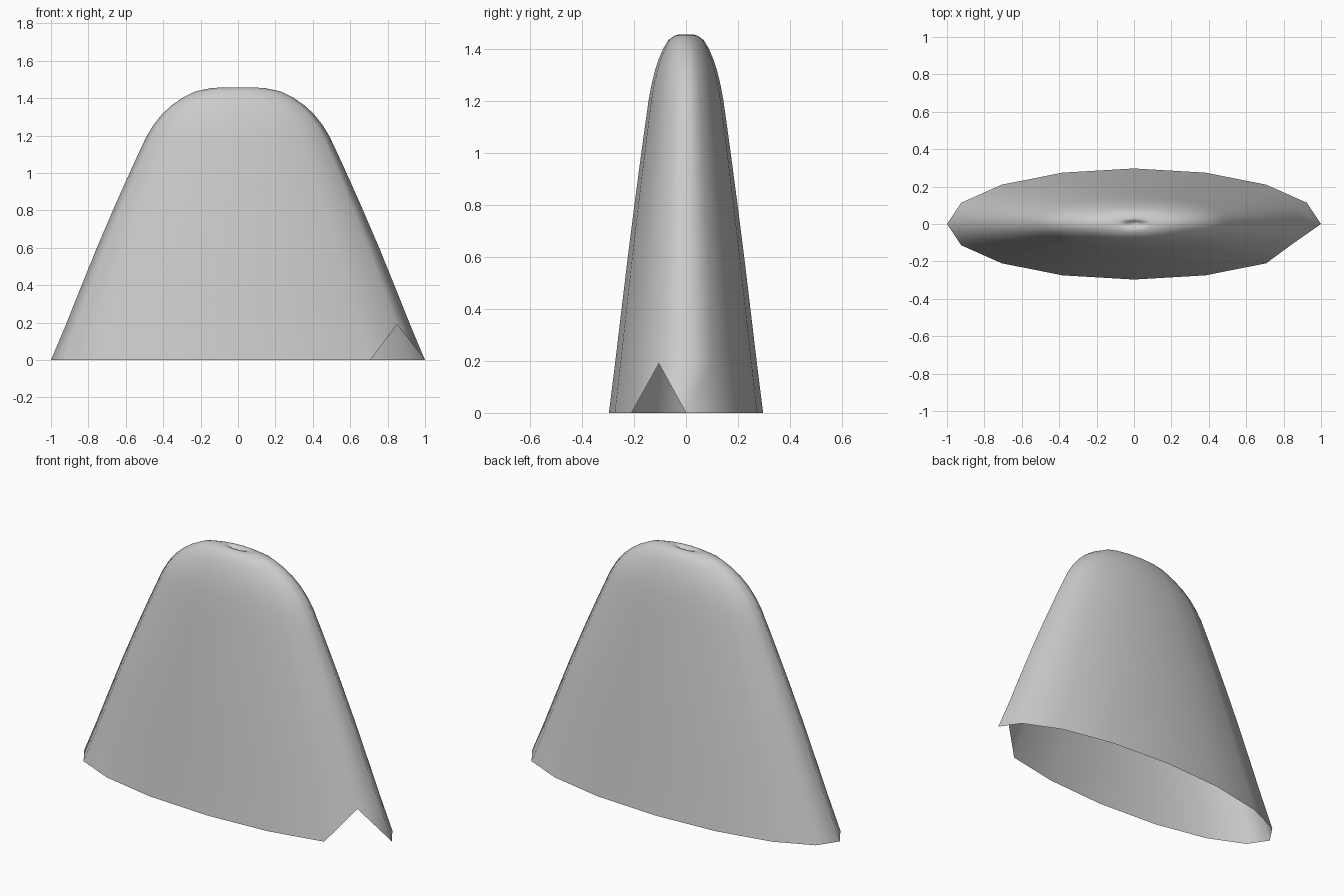
import bpy
import bmesh
from math import cos, sin, pi

if "Cube" in bpy.data.objects:
    bpy.data.objects.remove(bpy.data.objects["Cube"])

SIDES = 16
RX, RY = 1.0, 0.297
NOTCH = SIDES - 1  # missing rim corner, front right

# Profile: (scale, height) from the open rim to the small pit on top
profile = [(1.0, 0), (0.92, 0.19), (0.84, 0.39), (0.755, 0.6), (0.665, 0.81),
           (0.58, 1.0), (0.532, 1.105), (0.487, 1.2), (0.45, 1.26), (0.406, 1.315), (0.355, 1.362),
           (0.294, 1.404), (0.23, 1.436), (0.15, 1.453), (0.10, 1.457),
           (0.06, 1.455), (0.04, 1.435)]

bm = bmesh.new()
rings = [[bm.verts.new((RX * s * cos(2 * pi * i / SIDES),
                        RY * s * sin(2 * pi * i / SIDES), z))
          for i in range(SIDES)] for s, z in profile]

# Thin shell wall, with triangles beside the notch
for r, (low, high) in enumerate(zip(rings, rings[1:])):
    for i in range(SIDES):
        j = (i + 1) % SIDES
        corners = [low[i], low[j], high[j], high[i]]
        if r == 0 and NOTCH in (i, j):
            corners.remove(low[NOTCH])
        bm.faces.new(corners)
bm.verts.remove(rings[0][NOTCH])

# Floor of the pit
bm.faces.new(rings[-1])

for f in bm.faces:
    f.smooth = True
mesh = bpy.data.meshes.new("tapered_shell")
bm.to_mesh(mesh)
bm.free()
shell = bpy.data.objects.new("tapered_shell", mesh)
bpy.context.collection.objects.link(shell)
